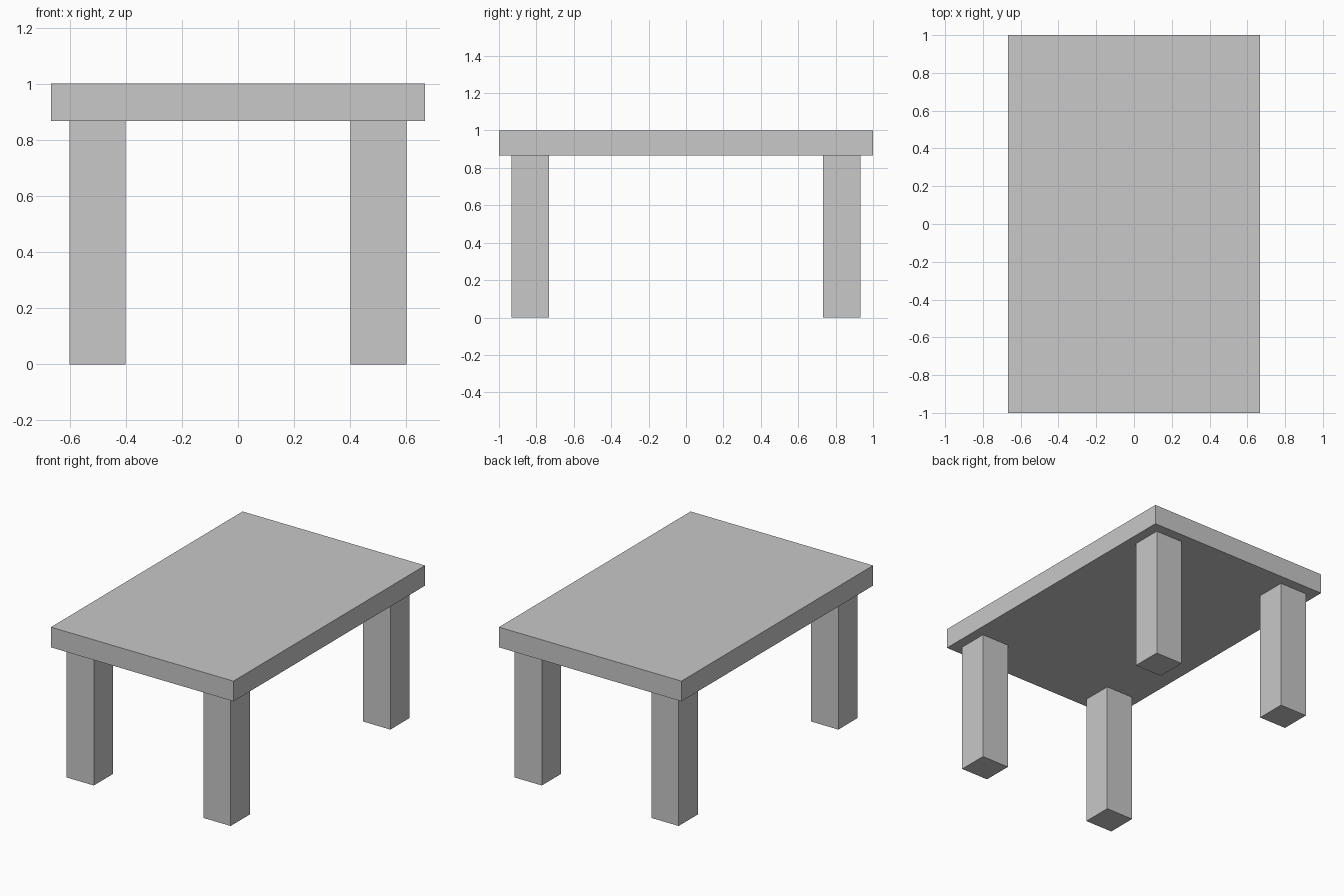
import bpy

cube = bpy.data.objects.get("Cube")
if cube:
    bpy.data.objects.remove(cube, do_unlink=True)

# Single grey finish
GREY = (0.58, 0.58, 0.58, 1)
grey = bpy.data.materials.new("plain_grey")
grey.use_nodes = True
grey.diffuse_color = GREY
grey.node_tree.nodes["Principled BSDF"].inputs["Base Color"].default_value = GREY

WIDTH, LENGTH, HEIGHT = 4 / 3, 2, 1
THICKNESS = 2 / 15
LEG = 0.2
INSET = 1 / 15


def box(name, size, centre):
    bpy.ops.mesh.primitive_cube_add(size=1, location=centre)
    obj = bpy.context.object
    obj.name = name
    obj.scale = size
    bpy.ops.object.transform_apply(location=False, rotation=False, scale=True)
    obj.data.materials.append(grey)
    return obj


# Slab
box("tabletop", (WIDTH, LENGTH, THICKNESS), (0, 0, HEIGHT - THICKNESS / 2))

# Four square legs, set in from the edges
leg_height = HEIGHT - THICKNESS
leg_x = WIDTH / 2 - INSET - LEG / 2
leg_y = LENGTH / 2 - INSET - LEG / 2
for side, sx in (("left", 1), ("right", -1)):
    for end, sy in (("front", -1), ("back", 1)):
        box(f"{end}_{side}_leg", (LEG, LEG, leg_height),
            (sx * leg_x, sy * leg_y, leg_height / 2))
